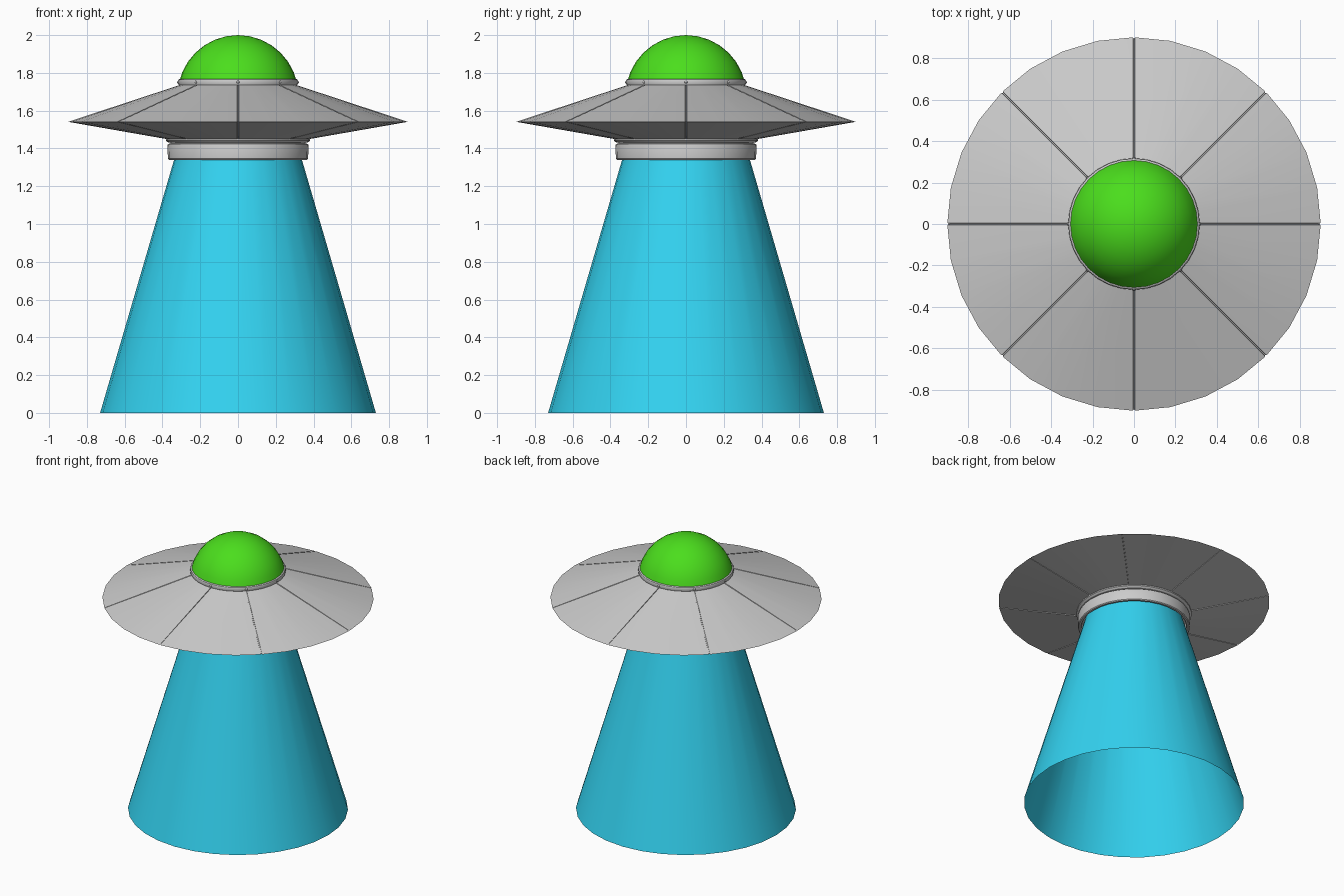
import bpy, bmesh
from math import sin, cos, pi, radians

if "Cube" in bpy.data.objects:
    bpy.data.objects.remove(bpy.data.objects["Cube"])

SIDES = 32


def material(name, rgb):
    m = bpy.data.materials.new(name)
    m.diffuse_color = (*rgb, 1)
    m.use_nodes = True
    m.node_tree.nodes["Principled BSDF"].inputs["Base Color"].default_value = m.diffuse_color
    return m


def lathe_mesh(profile):
    """Revolve (radius, z) points, listed from the underside outward and up."""
    bm = bmesh.new()
    rings = [[bm.verts.new((r * cos(2 * pi * i / SIDES), r * sin(2 * pi * i / SIDES), z))
              for i in range(SIDES)] for r, z in profile]
    for a, b in zip(rings, rings[1:]):
        for i in range(SIDES):
            j = (i + 1) % SIDES
            bm.faces.new((a[i], a[j], b[j], b[i]))
    bmesh.ops.remove_doubles(bm, verts=bm.verts[:], dist=1e-5)
    return bm


def finish(name, bm, mat=None):
    me = bpy.data.meshes.new(name)
    bm.to_mesh(me)
    bm.free()
    ob = bpy.data.objects.new(name, me)
    bpy.context.collection.objects.link(ob)
    if mat:
        me.materials.append(mat)
    bpy.ops.object.select_all(action='DESELECT')
    ob.select_set(True)
    bpy.context.view_layer.objects.active = ob
    bpy.ops.object.shade_smooth_by_angle(angle=radians(30))
    return ob


green = material("green_glass", (0.07, 0.73, 0.012))
blue = material("blue_light", (0.033, 0.65, 0.88))

# Saucer hull with eight radial panel grooves
bm = lathe_mesh([(0.34, 1.443), (0.9, 1.541), (0.29, 1.742)])
seams = []
for e in bm.edges:
    p, q = (v.co for v in e.verts)
    mid = (p + q) / 2
    radial = abs(p.x * q.y - p.y * q.x) < 1e-5
    on_seam = min(abs(mid.x), abs(mid.y), abs(abs(mid.x) - abs(mid.y))) < 1e-4
    if radial and on_seam:
        seams.append(e)
strips = bmesh.ops.bevel(bm, geom=seams, offset=0.004, offset_type='OFFSET',
                         segments=1, affect='EDGES')['faces']
bmesh.ops.inset_region(bm, faces=strips, thickness=0.001, depth=-0.006,
                       use_boundary=True)
finish("saucer_hull", bm)

# Ring holding the dome
finish("dome_ring", lathe_mesh([
    (0.295, 1.733), (0.308, 1.733), (0.315, 1.737), (0.317, 1.742),
    (0.317, 1.759), (0.315, 1.764), (0.309, 1.768), (0.295, 1.768)]))

# Rivets around the ring
bm = bmesh.new()
for i in range(8):
    a = i * pi / 4
    made = bmesh.ops.create_uvsphere(bm, u_segments=10, v_segments=6, radius=0.008)
    bmesh.ops.translate(bm, verts=made['verts'],
                        vec=(0.315 * cos(a), 0.315 * sin(a), 1.751))
finish("ring_rivets", bm)

# Dome
dome = [(0.32 * cos(k * pi / 16), 1.68 + 0.32 * sin(k * pi / 16)) for k in range(1, 9)]
finish("dome", lathe_mesh(dome), green)

# Emitter collar under the hull, hollow at the bottom
finish("emitter_collar", lathe_mesh([
    (0, 1.41), (0.348, 1.41), (0.348, 1.345), (0.353, 1.34), (0.366, 1.34),
    (0.371, 1.346), (0.374, 1.415), (0.370, 1.424), (0.358, 1.426),
    (0.358, 1.431), (0.372, 1.433), (0.382, 1.442), (0.382, 1.452)]))

# Light beam, open at the bottom
finish("light_beam", lathe_mesh([(0.73, 0), (0.318, 1.41)]), blue)
